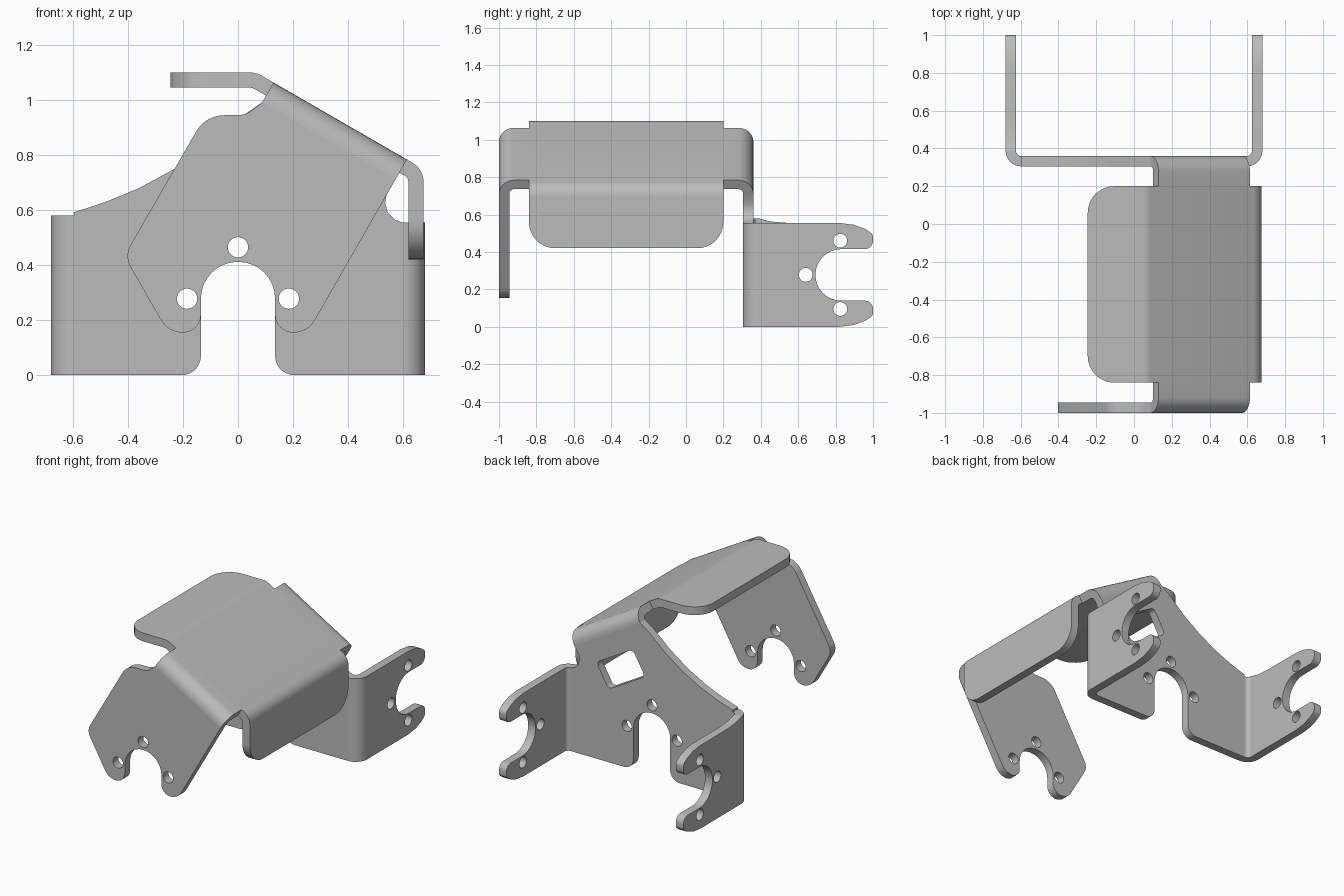
import bpy, bmesh
from math import radians, cos, sin, tan, pi
from mathutils import Vector

if "Cube" in bpy.data.objects:
    bpy.data.objects.remove(bpy.data.objects["Cube"])

T, RO = 0.055, 0.083          # sheet thickness, outer bend radius
RI = RO - T
HOLE = 0.037
MID_Y = -0.32                 # symmetry plane of the hood
SLOPE_TOP = 0.986             # distance of the sloped face along its normal
C30, S30 = cos(pi / 6), 0.5

steel = bpy.data.materials.new("steel_grey")
steel.use_nodes = True
steel.diffuse_color = (0.5, 0.5, 0.5, 1)
steel.node_tree.nodes["Principled BSDF"].inputs["Base Color"].default_value = (0.5, 0.5, 0.5, 1)


def arc(cx, cy, r, a0, a1, n=8):
    angles = [radians(a0 + (a1 - a0) * i / n) for i in range(n + 1)]
    return [(cx + r * cos(a), cy + r * sin(a)) for a in angles]


def circle(cx, cy, r=HOLE):
    return arc(cx, cy, r, 0, 345, 23)


def rounded(corners):
    """Outline whose corners are (x, y) or (x, y, fillet radius)."""
    out = []
    for i, c in enumerate(corners):
        p = Vector(c[:2])
        if len(c) < 3:
            out.append(p)
            continue
        a = (Vector(corners[i - 1][:2]) - p).normalized()
        b = (Vector(corners[(i + 1) % len(corners)][:2]) - p).normalized()
        half = a.angle(b) / 2
        centre = p + (a + b).normalized() * c[2] / sin(half)
        s = p + a * c[2] / tan(half) - centre
        e = p + b * c[2] / tan(half) - centre
        sweep = pi - 2 * half
        for k in range(9):
            t = k / 8
            out.append(centre + (s * sin((1 - t) * sweep) + e * sin(t * sweep)) / sin(sweep)
                       if sweep < pi - 0.01 else centre + s.lerp(e, t))
    clean = []
    for p in out:
        if not clean or (p - clean[-1]).length > 1e-4:
            clean.append(p)
    return clean


def sheet(name, outline, holes, d0, d1, place):
    """Fill an outline with holes and extrude it from depth d0 to d1."""
    bm = bmesh.new()
    edges = []
    for loop in [outline] + holes:
        vs = [bm.verts.new(place(p[0], p[1], d0)) for p in loop]
        edges += [bm.edges.new((v, vs[i - 1])) for i, v in enumerate(vs)]
    shift = Vector(place(0, 0, d1)) - Vector(place(0, 0, d0))
    bmesh.ops.triangle_fill(bm, edges=edges, use_beauty=True)
    res = bmesh.ops.extrude_face_region(bm, geom=bm.faces[:], use_keep_orig=True)
    bmesh.ops.translate(bm, vec=shift, verts=[g for g in res["geom"] if isinstance(g, bmesh.types.BMVert)])
    bmesh.ops.recalc_face_normals(bm, faces=bm.faces[:])
    for f in bm.faces:
        f.smooth = True
    me = bpy.data.meshes.new(name)
    bm.to_mesh(me)
    bm.free()
    me.set_sharp_from_angle(angle=radians(30))
    me.materials.append(steel)
    ob = bpy.data.objects.new(name, me)
    bpy.context.collection.objects.link(ob)
    return ob


def xz(a, b, d): return (a, d, b)
def yz(a, b, d): return (d, a, b)
def xy(a, b, d): return (a, b, d)
def slope(y, w, u): return (u * C30 + w * S30, y, w * C30 - u * S30)


# Ends of the bend line shared by the front and back plates
BEND_L, BEND_R = (0.088, 0.992), (0.573, 0.712)
mount_holes = [circle(0, 0.465), circle(-0.185, 0.278), circle(0.185, 0.278)]

# Front plate with a slotted foot
front = rounded([
    (-0.254, 0.155, 0.09), (-0.414, 0.433, 0.08), (-0.118, 0.945, 0.12), (0.03, 0.945, 0.09),
    BEND_L, BEND_R, (0.254, 0.155, 0.09), (0.135, 0.155, 0.064),
    (0.135, 0.412, 0.134), (-0.135, 0.412, 0.134), (-0.135, 0.155, 0.064)])
sheet("front_plate", front, mount_holes, -1, -1 + T, xz)

# Back plate with the same slot, a swept shoulder and a tilted window
window = []
for u, w, r in ((-0.155, -0.09, 0.03), (0.155, -0.09, 0.03), (0.155, 0.09, 0.03), (-0.155, 0.09, 0.03)):
    window.append((0.23 + u * C30 + w * S30, 0.643 - u * S30 + w * C30, r))
EAR_X = 0.68 - RO
back = rounded([
    (-EAR_X, 0), (-0.135, 0, 0.07), (-0.135, 0.412, 0.134), (0.135, 0.412, 0.134),
    (0.135, 0, 0.07), (EAR_X, 0), (EAR_X, 0.555), (0.57, 0.565), (0.545, 0.59),
    (0.535, 0.625), (0.54, 0.655), BEND_R, BEND_L, (0.02, 0.945), (-0.1, 0.84),
    (-0.23, 0.75), (-0.36, 0.68), (-0.48, 0.63), (-EAR_X, 0.592)])
sheet("back_plate", back, mount_holes + [rounded(window)], 0.305, 0.305 + T, xz)

# Rolled edges joining the slope to the front and back plates
AXIS_W = SLOPE_TOP - RO
edge = arc(-1 + RO, AXIS_W, RO, 180, 90) + [(-0.84, SLOPE_TOP), (-0.84, SLOPE_TOP - T)] \
    + arc(-1 + RO, AXIS_W, RI, 90, 180)
sheet("front_rolled_edge", edge, [], -0.42, 0.14, slope)
sheet("back_rolled_edge", [(2 * MID_Y - y, w) for y, w in edge], [], -0.42, 0.14, slope)

# Sloped hood bent at both ends
top_x, top_z = (AXIS_W - (1.1 - RO) * C30) / S30, 1.1 - RO
side_x = 0.675 - RO
side_z = (AXIS_W - side_x * S30) / C30
hood = arc(top_x, top_z, RO, 90, 60, 5) + arc(side_x, side_z, RO, 60, 0) \
    + arc(side_x, side_z, RI, 0, 60) + arc(top_x, top_z, RI, 60, 90, 5)
sheet("sloped_hood", hood, [], -0.84, 0.2, xz)

# Flat flanges continuing the hood
sheet("top_flange", rounded([(top_x, -0.84), (top_x, 0.2), (-0.245, 0.2, 0.14), (-0.245, -0.84, 0.14)]),
      [], 1.1 - T, 1.1, xy)
sheet("side_flange", rounded([(-0.84, side_z), (0.2, side_z), (0.2, 0.42, 0.14), (-0.84, 0.42, 0.14)]),
      [], 0.675 - T, 0.675, yz)

# Forked ears and their corner bends
EAR_Y, EAR_H = 0.305 + RO, 0.555
lower = [(0.82, 0), (0.9, 0.01), (0.96, 0.033), (1.0, 0.06, 0.03), (1.0, 0.14, 0.045), (0.692, 0.14, 0.137)]
upper = [(c[0], EAR_H - c[1], *c[2:]) for c in reversed(lower)]
ear_holes = [circle(0.825, 0.095), circle(0.825, EAR_H - 0.095), circle(0.64, EAR_H / 2)]
for name, s, rise in (("left", 1, []), ("right", -1, [(0.55, EAR_H), (0.45, 0.563)])):
    height = 0.58 if rise else EAR_H
    ear = rounded([(EAR_Y, 0)] + lower + upper + rise + [(EAR_Y, height)])
    sheet(name + "_ear", ear, ear_holes, s * (0.68 - T), s * 0.68, yz)
    bend = arc(EAR_X, EAR_Y, RO, 270, 360) + arc(EAR_X, EAR_Y, RI, 360, 270)
    sheet(name + "_ear_bend", [(s * x, y) for x, y in bend], [], 0, height, xy)
